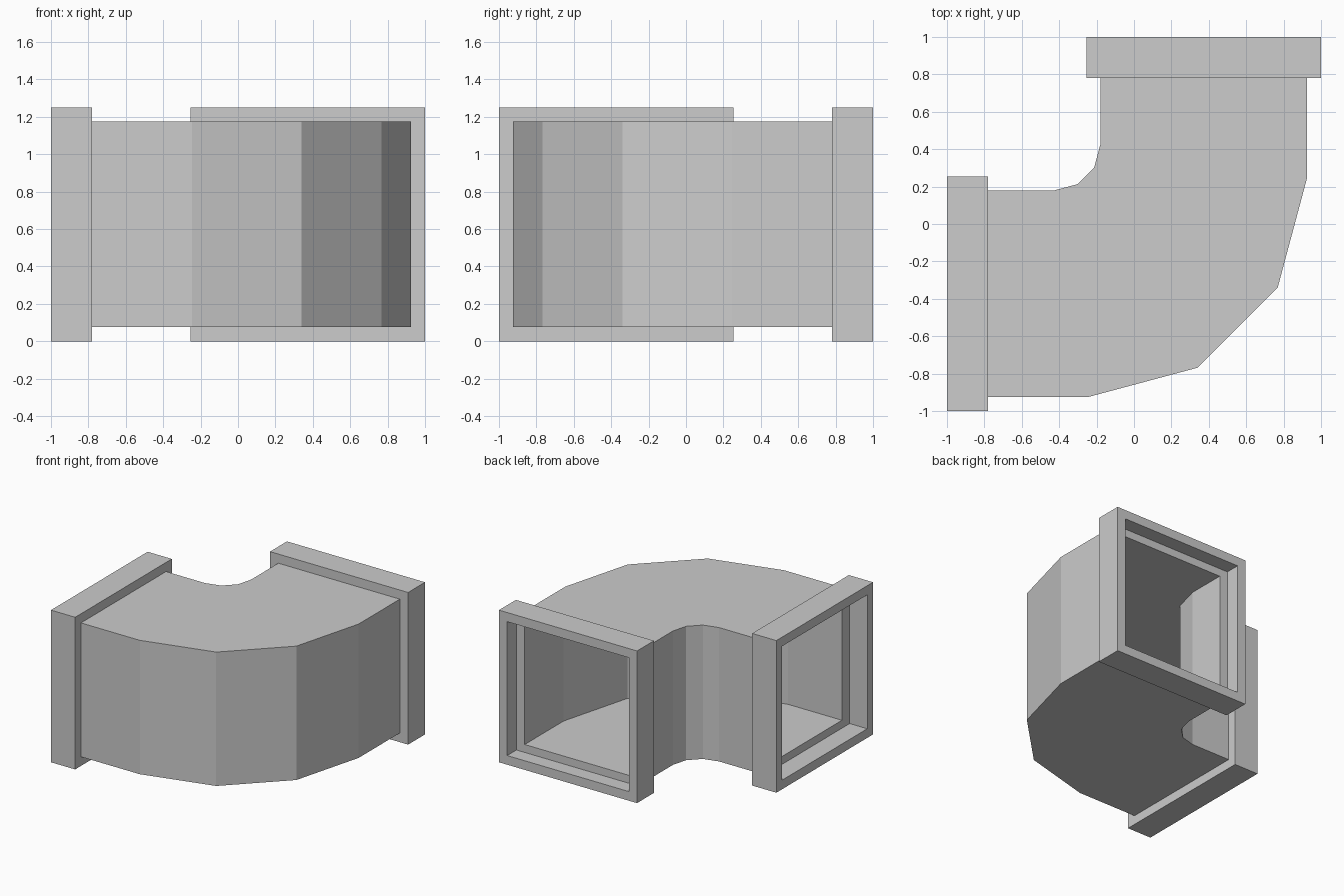
import bpy
import bmesh
from math import sin, cos, radians

cube = bpy.data.objects.get("Cube")
if cube:
    bpy.data.objects.remove(cube)

HEIGHT = 1.25       # flange height
WIDTH = 1.255       # flange width
STEP = 0.075        # inset from flange edge to duct skin, and skin to bore
DEPTH = 0.22        # flange depth
BACK_END = 0.88     # duct ends, recessed inside the flanges
SIDE_END = -0.84
GREY = (0.604, 0.604, 0.604, 1)

metal = bpy.data.materials.new("duct_grey")
metal.use_nodes = True
metal.diffuse_color = GREY
metal.node_tree.nodes["Principled BSDF"].inputs["Base Color"].default_value = GREY


def rect(inner, outer, inset):
    """Upright rectangle between two plan points."""
    low, high = inset, HEIGHT - inset
    return [(*outer, low), (*inner, low), (*inner, high), (*outer, high)]


def loft_tube(name, stations):
    """Hollow tube through stations, each a pair (skin rectangle, bore rectangle)."""
    bm = bmesh.new()
    rings = [[[bm.verts.new(p) for p in loop] for loop in s] for s in stations]
    for a, b in zip(rings, rings[1:]):
        for la, lb in zip(a, b):
            for i in range(4):
                j = (i + 1) % 4
                bm.faces.new((la[i], la[j], lb[j], lb[i]))
    for skin, bore in (rings[0], rings[-1]):
        for i in range(4):
            j = (i + 1) % 4
            bm.faces.new((skin[i], skin[j], bore[j], bore[i]))
    bmesh.ops.recalc_face_normals(bm, faces=bm.faces)
    mesh = bpy.data.meshes.new(name)
    bm.to_mesh(mesh)
    bm.free()
    mesh.materials.append(metal)
    obj = bpy.data.objects.new(name, mesh)
    bpy.context.collection.objects.link(obj)


def bend(wall, radius, shift=0):
    """Plan path of one side wall: straight, three-segment bend, straight."""
    c = wall - radius
    arc = [(c + radius * sin(radians(a)), shift - c - radius * cos(radians(a)))
           for a in (0, 30, 60, 90)]
    return [(SIDE_END, shift - wall)] + arc + [(wall, BACK_END)]


# Elbow duct: outer skin and bore, each with an inside and an outside bend
near, far = 1 - WIDTH + STEP, 1 - STEP
skin = zip(bend(near, 0.245), bend(far, 1.17))
bore = zip(bend(near + STEP, 0.43, 0.025), bend(far - STEP, 1.2, 0.025))
loft_tube("elbow_duct", [(rect(*s, STEP), rect(*b, 0.14)) for s, b in zip(skin, bore)])


# Square flange collars at both ends
def flange_ring(y):
    return (rect((1 - WIDTH, y), (1, y), 0),
            rect((near, y), (far, y), STEP))


def swapped(ring):
    return [[(-y, -x, z) for x, y, z in loop] for loop in ring]


ends = [flange_ring(1 - DEPTH), flange_ring(1)]
loft_tube("back_flange", ends)
loft_tube("side_flange", [swapped(r) for r in ends])
